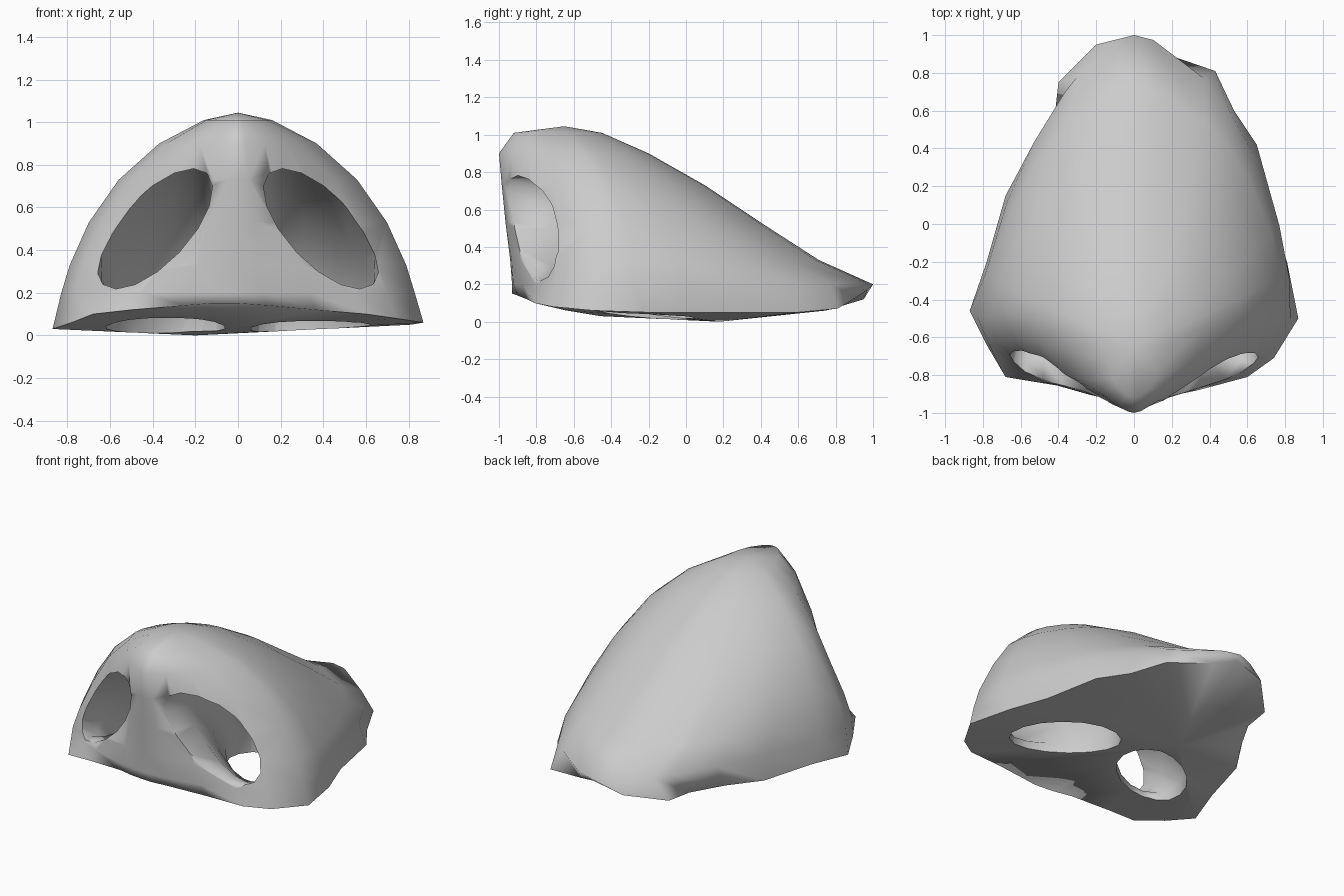
import bpy, bmesh, math
from mathutils import Vector

cube = bpy.data.objects.get("Cube")
if cube:
    bpy.data.objects.remove(cube)

mat = bpy.data.materials.new("plain grey")
mat.use_nodes = True
grey = (0.6, 0.6, 0.6, 1)
mat.diffuse_color = grey
mat.node_tree.nodes["Principled BSDF"].inputs["Base Color"].default_value = grey

# Uneven base rim, from the pointed back round the left side
RIM = [
    (0, .97, .17), (.14, .91, .13), (.43, .81, .07), (.53, .6, .05),
    (.65, .42, .05), (.72, .05, .05), (.81, -.2, .05), (.87, -.5, .06),
    (.74, -.71, .08), (.6, -.81, .1), (.36, -.85, .12), (.14, -.9, .14),
    (0, -.93, .15), (-.13, -.92, .15), (-.25, -.88, .14), (-.5, -.84, .12),
    (-.68, -.81, .1), (-.78, -.64, .06), (-.87, -.46, .03), (-.78, -.2, .04),
    (-.68, .15, .04), (-.54, .36, .05), (-.42, .57, .05), (-.4, .75, .06),
    (-.2, .95, .12),
]


def rim_angle(p):
    along = p[1] + .48
    return math.atan2(p[0] / .87, along / (1.45 if along > 0 else .45))


ANGLES = [rim_angle(p) for p in RIM]


def add_object(name, bm):
    bmesh.ops.recalc_face_normals(bm, faces=bm.faces[:])
    mesh = bpy.data.meshes.new(name)
    bm.to_mesh(mesh)
    bm.free()
    mesh.materials.append(mat)
    ob = bpy.data.objects.new(name, mesh)
    bpy.context.collection.objects.link(ob)
    return ob


def loft(name, rings, start, end):
    """Skin a stack of closed rings and fan both ends to a point."""
    bm = bmesh.new()
    loops = [[bm.verts.new(p) for p in ring] for ring in rings]
    n = len(loops[0])
    for a, b in zip(loops, loops[1:]):
        for i in range(n):
            j = (i + 1) % n
            bm.faces.new((a[i], a[j], b[j], b[i]))
    for loop, tip in ((loops[0], start), (loops[-1], end)):
        v = bm.verts.new(tip)
        for i in range(n):
            bm.faces.new((loop[i], loop[(i + 1) % n], v))
    return add_object(name, bm)


def power(value, e):
    return math.copysign(abs(value) ** (2 / e), value)


def contour(z, front, wide, back, width, front_e, back_e):
    """Horizontal slice: two half superellipses meeting at the widest point."""
    pts = []
    skew = max(0, .12 * (1 - 2 * z))
    for a in ANGLES:
        c, s = math.cos(a), math.sin(a)
        e = back_e if c > 0 else front_e
        reach = back - wide if c > 0 else wide - front
        x = width * power(s, e) + skew * max(0, c) * abs(s)
        pts.append(Vector((x, wide + reach * power(c, e), z)))
    return pts


# Outer nose body, sliced from the base to the bridge
slices = [
    (0.20, -0.93, -0.50, 1.00, 0.83, 1.8, 1.62),
    (0.33, -0.94, -0.50, 0.71, 0.79, 1.65, 1.8),
    (0.53, -0.965, -0.48, 0.40, 0.70, 1.5, 1.85),
    (0.73, -0.985, -0.50, 0.10, 0.56, 1.5, 1.8),
    (0.90, -1.00, -0.55, -0.20, 0.37, 1.5, 1.8),
    (1.01, -0.92, -0.62, -0.45, 0.16, 1.8, 1.8),
]
rings = [RIM] + [contour(*s) for s in slices]
nose = loft("nose_body", rings, (-.2, .18, 0), (0, -.65, 1.045))


# Nostril passages: front opening bending down to the underside
def passage(side):
    sections = [
        ((.39, -1.30, .50), (.115, 0, .11), (-.245, 0, .26)),
        ((.39, -.72, .50), (.115, 0, .11), (-.245, 0, .26)),
        ((.37, -.46, .36), (.14, .08, .08), (-.23, .14, .19)),
        ((.34, -.24, .14), (.15, .15, 0), (-.24, .24, .03)),
        ((.34, -.24, -.30), (.15, .15, 0), (-.24, .24, 0)),
    ]
    loops = []
    for centre, u, v in sections:
        c, u, v = Vector(centre), Vector(u), Vector(v)
        loop = []
        for i in range(16):
            a = math.tau * i / 16
            p = c + u * math.cos(a) + v * math.sin(a)
            p.x *= side
            loop.append(p)
        loops.append(loop)
    ends = [sum(l, Vector((0, 0, 0))) / len(l) for l in (loops[0], loops[-1])]
    return loft("nostril_cutter", loops, *ends)


for side in (-1, 1):
    cutter = passage(side)
    cutter.hide_render = True
    mod = nose.modifiers.new("nostril", 'BOOLEAN')
    mod.operation = 'DIFFERENCE'
    mod.solver = 'EXACT'
    mod.object = cutter
    bpy.context.view_layer.objects.active = nose
    bpy.ops.object.modifier_apply(modifier=mod.name)
    bpy.data.objects.remove(cutter)

# Smooth skin that rolls softly over the rims
bpy.ops.object.select_all(action='DESELECT')
nose.select_set(True)
bpy.context.view_layer.objects.active = nose
bpy.ops.object.shade_smooth_by_angle(angle=math.radians(75))
